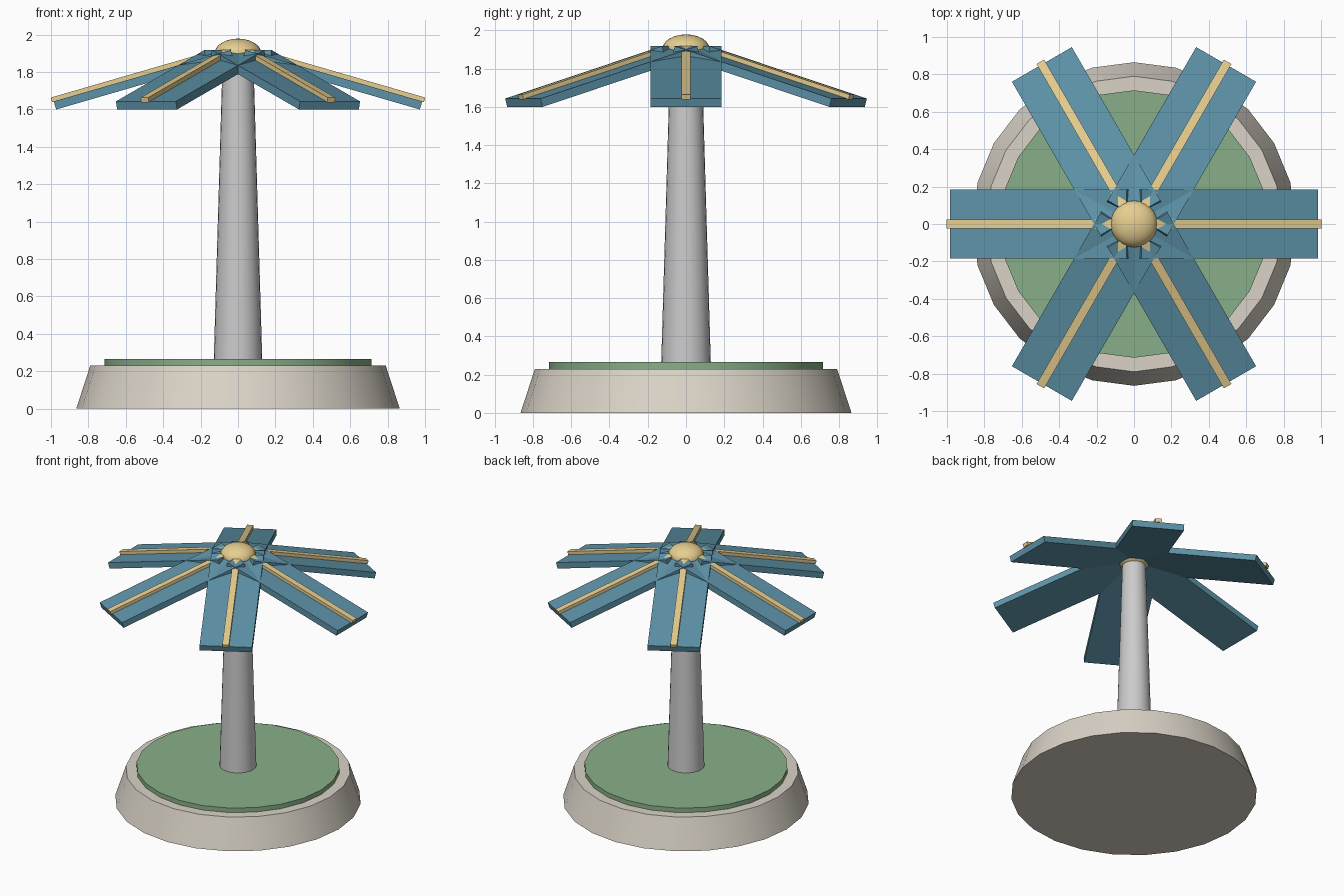
import bpy
from math import cos, sin, radians, pi, atan
from mathutils import Matrix, Vector

if "Cube" in bpy.data.objects:
    bpy.data.objects.remove(bpy.data.objects["Cube"])


def material(name, rgb):
    m = bpy.data.materials.new(name)
    m.diffuse_color = (*rgb, 1)
    m.use_nodes = True
    m.node_tree.nodes["Principled BSDF"].inputs["Base Color"].default_value = m.diffuse_color
    return m


STONE = material("stone", (0.70, 0.65, 0.57))
GRASS = material("grass", (0.25, 0.43, 0.25))
BLUE = material("blue", (0.11, 0.29, 0.39))
GOLD = material("gold", (0.80, 0.62, 0.28))
WHITE = material("white", (0.76, 0.75, 0.73))


def finish(name, mat):
    ob = bpy.context.object
    ob.name = name
    ob.data.materials.append(mat)
    return ob


def frustum(name, r1, r2, z1, z2, sides, mat):
    bpy.ops.mesh.primitive_cone_add(vertices=sides, radius1=r1, radius2=r2,
                                    depth=z2 - z1, location=(0, 0, (z1 + z2) / 2))
    ob = finish(name, mat)
    bpy.ops.object.shade_smooth_by_angle(angle=radians(35))
    return ob


# Base, lawn and tapered post
frustum("base", 0.865, 0.79, 0, 0.23, 24, STONE)
frustum("lawn", 0.715, 0.715, 0.22, 0.265, 24, GRASS)
frustum("post", 0.13, 0.082, 0.25, 1.88, 24, WHITE)

# Flattened cap
bpy.ops.mesh.primitive_uv_sphere_add(segments=24, ring_count=12, radius=0.125,
                                     location=(0, 0, 1.9))
cap = finish("cap", GOLD)
cap.scale.z = 0.63
bpy.ops.object.shade_smooth()

# Sloping blades, each with a raised rib along its middle
TILT = atan(0.29)
TIP = Vector((0.985, 0, 1.643))     # outer end of the blade's top face


def slab(name, angle, s0, s1, width, n0, n1, mat):
    """Box in blade space: s runs inward from the tip, n is height above the top face."""
    bpy.ops.mesh.primitive_cube_add(size=1)
    ob = finish(name, mat)
    local = (Matrix.Translation((-(s0 + s1) / 2, 0, (n0 + n1) / 2))
             @ Matrix.Diagonal((s1 - s0, width, n1 - n0, 1)))
    ob.data.transform(Matrix.Rotation(angle, 4, 'Z') @ Matrix.Translation(TIP)
                      @ Matrix.Rotation(TILT, 4, 'Y') @ local)
    return ob


for i in range(6):
    a = i * pi / 3
    slab(f"blade_{i + 1}", a, 0, 0.985, 0.37, -0.045, 0, BLUE)
    slab(f"rib_{i + 1}", a, -0.01, 0.93, 0.047, -0.002, 0.024, GOLD)
